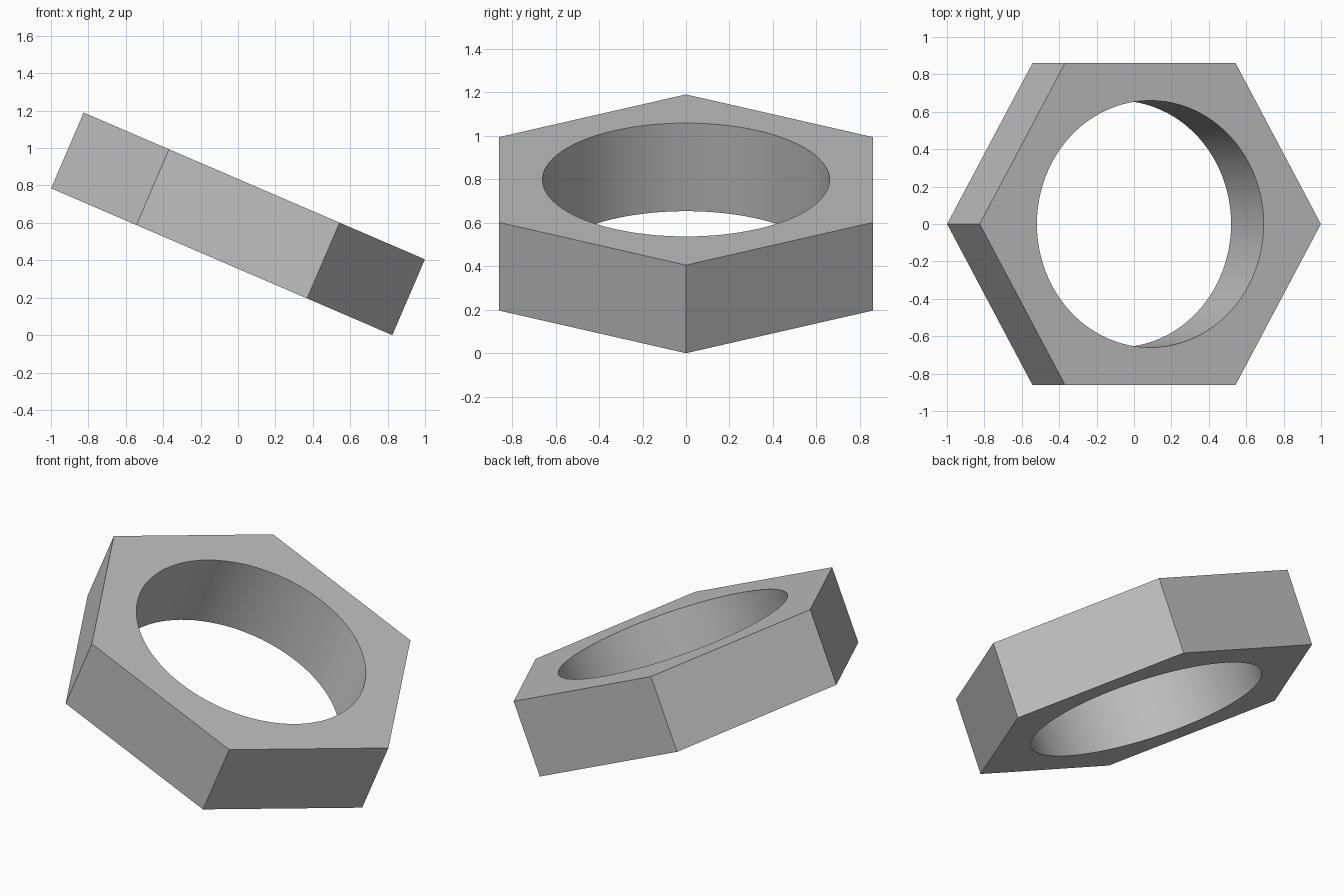
import bpy, bmesh
from math import pi, cos, sin, radians
from mathutils import Matrix

cube = bpy.data.objects.get("Cube")
if cube:
    bpy.data.objects.remove(cube, do_unlink=True)

CORNER_RADIUS = 0.993
HOLE_RADIUS = 0.66
THICKNESS = 0.441
TILT = radians(23.27)
SEGMENTS = 96  # multiple of six, so segments land on the corners


def hexagon(angle):
    """Distance from centre to the hexagon's outline, with a corner at angle 0."""
    return CORNER_RADIUS * cos(pi / 6) / cos(angle % (pi / 3) - pi / 6)


def circle(angle):
    return HOLE_RADIUS


def ring(bm, outline, z):
    angles = [2 * pi * i / SEGMENTS for i in range(SEGMENTS)]
    return [bm.verts.new((outline(a) * cos(a), outline(a) * sin(a), z)) for a in angles]


# Plain steel
steel = bpy.data.materials.new("steel_grey")
steel.use_nodes = True
colour = (0.53, 0.53, 0.53, 1)
steel.diffuse_color = colour
steel.node_tree.nodes["Principled BSDF"].inputs["Base Color"].default_value = colour

# Hexagonal nut: outer wall, top, round bore and underside as a closed loop of rings
bm = bmesh.new()
half = THICKNESS / 2
rings = [ring(bm, hexagon, -half), ring(bm, hexagon, half),
         ring(bm, circle, half), ring(bm, circle, -half)]
for r, lower in enumerate(rings):
    upper = rings[(r + 1) % len(rings)]
    for i in range(SEGMENTS):
        j = (i + 1) % SEGMENTS
        bm.faces.new((lower[i], lower[j], upper[j], upper[i]))

# Lean the nut over and rest its lowest corner on the ground
lift = CORNER_RADIUS * sin(TILT) + half * cos(TILT)
bm.transform(Matrix.Translation((0, 0, lift)) @ Matrix.Rotation(TILT, 4, 'Y'))
bmesh.ops.recalc_face_normals(bm, faces=bm.faces)

mesh = bpy.data.meshes.new("hex_nut")
bm.to_mesh(mesh)
bm.free()
mesh.materials.append(steel)
nut = bpy.data.objects.new("hex_nut", mesh)
bpy.context.collection.objects.link(nut)

# Smooth bore, crisp edges
bpy.ops.object.select_all(action='DESELECT')
nut.select_set(True)
bpy.context.view_layer.objects.active = nut
bpy.ops.object.shade_smooth_by_angle(angle=radians(30))
